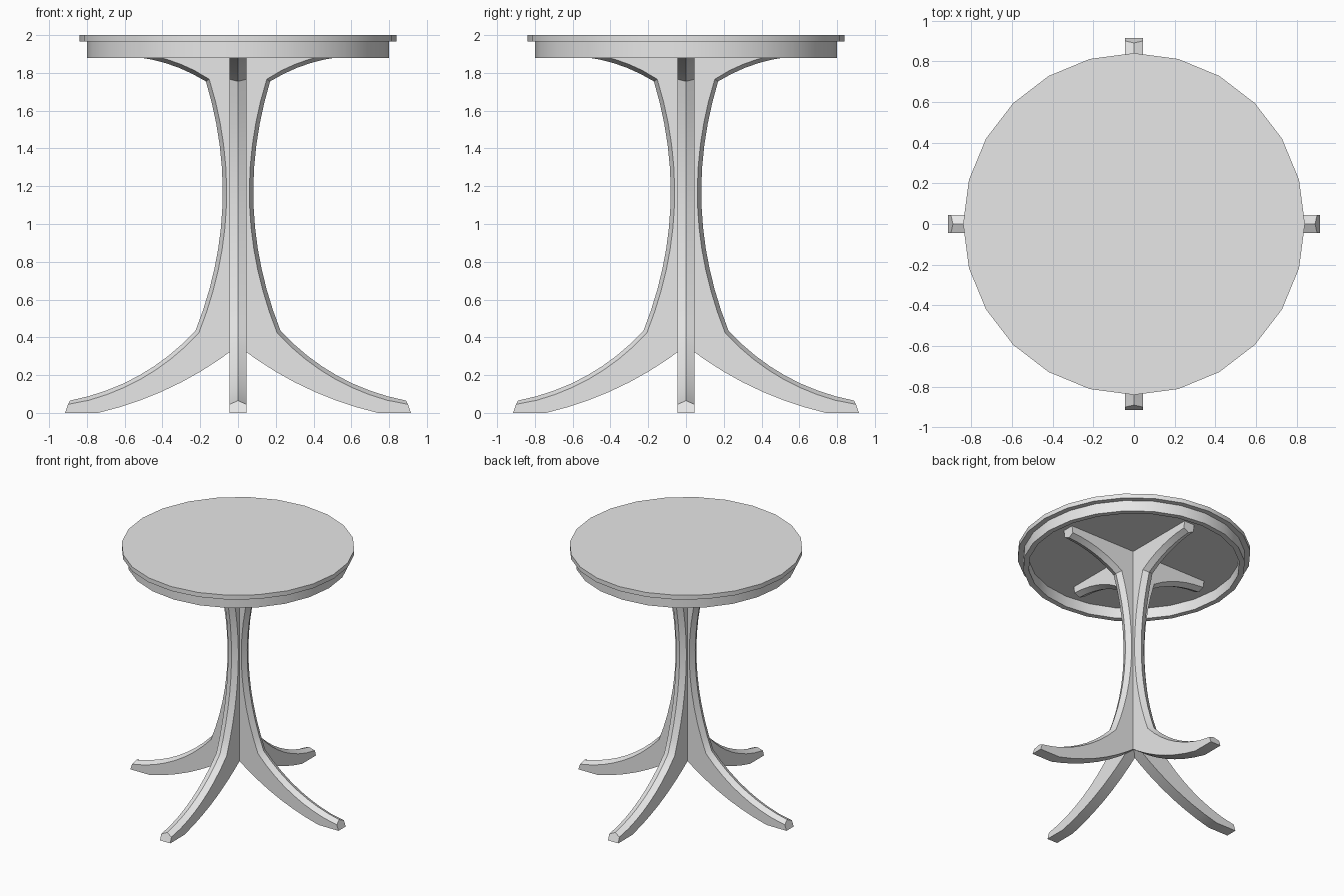
import bpy, bmesh
from math import cos, sin, pi, radians
from mathutils import Vector

cube = bpy.data.objects.get("Cube")
if cube:
    bpy.data.objects.remove(cube, do_unlink=True)

grey = bpy.data.materials.new("plain grey")
grey.use_nodes = True
grey.diffuse_color = (0.8, 0.8, 0.8, 1)
grey.node_tree.nodes["Principled BSDF"].inputs["Base Color"].default_value = (0.8, 0.8, 0.8, 1)


def loft(name, rings):
    """Join equal rings of points into a closed, capped solid."""
    bm = bmesh.new()
    rows = [[bm.verts.new(p) for p in ring] for ring in rings]
    n = len(rows[0])
    for a, b in zip(rows, rows[1:]):
        for i in range(n):
            j = (i + 1) % n
            bm.faces.new((a[i], a[j], b[j], b[i]))
    bm.faces.new(rows[0])
    bm.faces.new(rows[-1])
    bmesh.ops.recalc_face_normals(bm, faces=bm.faces)
    mesh = bpy.data.meshes.new(name)
    bm.to_mesh(mesh)
    bm.free()
    mesh.materials.append(grey)
    obj = bpy.data.objects.new(name, mesh)
    bpy.context.collection.objects.link(obj)
    bpy.ops.object.select_all(action='DESELECT')
    obj.select_set(True)
    bpy.context.view_layer.objects.active = obj
    bpy.ops.object.shade_smooth_by_angle(angle=radians(28))
    return obj


def bow(a, b, sag, steps):
    """Shallow curve from a to b, bulging to the left of travel by sag."""
    a, b = Vector(a), Vector(b)
    d = (b - a).normalized()
    side = Vector((-d.y, d.x))
    return [a.lerp(b, i / steps) + side * sag * 4 * (i / steps) * (1 - i / steps)
            for i in range(steps + 1)]


# Table top: lip and hollow apron from one turned profile
SIDES = 24
TOP, LIP, APRON = 2.0, 1.965, 1.88
profile = [(0.84, TOP), (0.84, LIP), (0.80, LIP), (0.80, APRON), (0.76, APRON), (0.76, LIP)]
loft("table_top", [[(r * cos(2 * pi * i / SIDES), r * sin(2 * pi * i / SIDES), z)
                    for i in range(SIDES)] for r, z in profile])

# Leg outline: ridge line on the outside, matching inner line on the other side
foot = bow((0.89, 0.065), (0.225, 0.435), 0.062, 8)
column = bow((0.225, 0.435), (0.17, 1.755), 0.115, 12)
arm = bow((0.17, 1.755), (0.61, 1.89), 0.03, 6)
ridge = foot + column[1:] + arm[1:]

foot_inner = [Vector((0.915, 0))] + bow((0.74, 0), (0, 0.355), 0.045, 7)
column_inner = [Vector((0, max(0.355, p.y))) for p in column[1:-1]] + [Vector((0, LIP))]
arm_inner = [Vector((0.62 * i / 6, LIP)) for i in range(1, 7)]
inner = foot_inner + column_inner + arm_inner

# Edges beside the ridge are set back along the curve normal
HALF, SET_BACK = 0.045, 0.021
edge = []
for i, p in enumerate(ridge):
    t = (ridge[min(i + 1, len(ridge) - 1)] - ridge[max(i - 1, 0)]).normalized()
    edge.append(p + Vector((-t.y, t.x)) * SET_BACK)
edge[0] = Vector((0.9, 0.045))
edge[-1] = Vector((0.613, 1.911))

# Four legs around the centre
for name, turn in (("left_leg", 0), ("back_leg", 1), ("right_leg", 2), ("front_leg", 3)):
    rings = [[(n.x, -HALF, n.y), (e.x, -HALF, e.y), (r.x, 0, r.y),
              (e.x, HALF, e.y), (n.x, HALF, n.y)]
             for n, e, r in zip(inner, edge, ridge)]
    leg = loft(name, rings)
    leg.rotation_euler.z = turn * pi / 2
